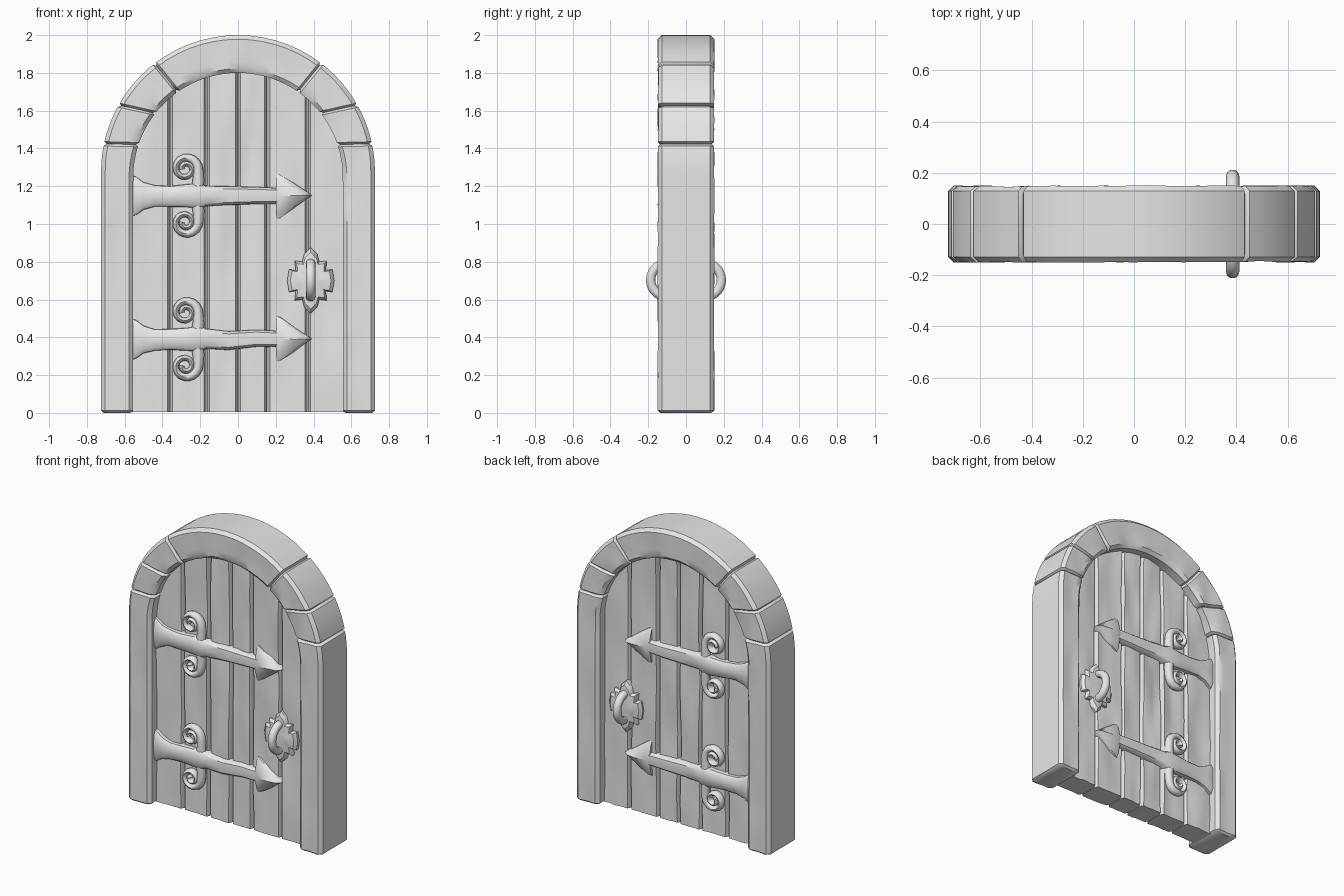
import bpy, bmesh
from math import sin, cos, pi, radians, sqrt
from mathutils import Vector, noise

cube = bpy.data.objects.get("Cube")
if cube:
    bpy.data.objects.remove(cube, do_unlink=True)

GREY = (0.8, 0.8, 0.8, 1)
mat = bpy.data.materials.new("pale grey")
mat.use_nodes = True
mat.diffuse_color = GREY
mat.node_tree.nodes["Principled BSDF"].inputs["Base Color"].default_value = GREY

OUTER_R, OUTER_Z = 0.725, 1.275
INNER_R, INNER_Z = 0.555, 1.245
DEPTH = 0.15


def finish(name, bm, angle=40):
    bmesh.ops.recalc_face_normals(bm, faces=bm.faces)
    mesh = bpy.data.meshes.new(name)
    bm.to_mesh(mesh)
    bm.free()
    mesh.materials.append(mat)
    obj = bpy.data.objects.new(name, mesh)
    bpy.context.collection.objects.link(obj)
    bpy.ops.object.select_all(action='DESELECT')
    obj.select_set(True)
    bpy.context.view_layer.objects.active = obj
    bpy.ops.object.shade_smooth_by_angle(angle=radians(angle))
    return obj


def loft(name, rings, angle=40, closed=False):
    """Skin a row of equal point rings and cap the ends."""
    bm = bmesh.new()
    rows = [[bm.verts.new(p) for p in ring] for ring in rings]
    pairs = list(zip(rows, rows[1:]))
    if closed:
        pairs.append((rows[-1], rows[0]))
    n = len(rows[0])
    for a, b in pairs:
        for k in range(n):
            m = (k + 1) % n
            bm.faces.new((a[k], a[m], b[m], b[k]))
    if not closed:
        bm.faces.new(rows[0])
        bm.faces.new(rows[-1])
    return finish(name, bm, angle)


def rough(x, y, z, amount):
    return amount * noise.noise(Vector((x, y, z)))


# Stone frame
def arch_pair(outer_deg, inner_deg):
    a, b = radians(outer_deg), radians(inner_deg)
    return (Vector((OUTER_R * cos(a), OUTER_Z + OUTER_R * sin(a))),
            Vector((INNER_R * cos(b), INNER_Z + INNER_R * sin(b))))


def stone_ring(o, i, seed, shrink=0.0):
    u = (o - i).normalized()
    o, i = o - u * shrink, i + u * shrink
    d = DEPTH - shrink
    c = 0.022
    width = (o - i).length
    faces = []
    for side in (-1, 1):
        row = []
        for f in (0, 0.25, 0.5, 0.75, 1):
            p = i + u * (c + f * (width - 2 * c))
            dent = abs(rough(p.x * 7, p.y * 3, seed + side, 0.022))
            row.append((p.x, side * (d - dent * (0.3 + 0.7 * (1 - f))), p.y))
        faces.append(row)
    edge = lambda p, y: (p.x, y, p.y)
    return (faces[0] + [edge(o, c - d), edge(o, d - c)]
            + faces[1][::-1] + [edge(i, d - c), edge(i, c - d)])


def stone(name, pairs, seed, side=1):
    rings = [stone_ring(*pairs[0], seed, 0.014)]
    for k, (o, i) in enumerate(pairs):
        near, step = None, 0.012
        if k == 0:
            near = pairs[1]
        elif k == len(pairs) - 1:
            near = pairs[-2]
        if near:
            o = o + (near[0] - o).normalized() * step
            i = i + (near[1] - i).normalized() * step
        rings.append(stone_ring(o, i, seed))
    rings.append(stone_ring(*pairs[-1], seed, 0.014))
    loft(name, [[(side * x, y, z) for x, y, z in r] for r in rings], 35)


def span(start, end, n):
    return [arch_pair(*(s + (e - s) * k / n for s, e in zip(start, end)))
            for k in range(n + 1)]


JOINTS = [(11.9, 18.4), (29.3, 38), (52.5, 55)]
for side, label in ((-1, "right"), (1, "left")):
    leg = [(Vector((OUTER_R, z)), Vector((INNER_R, z)))
           for z in [1.2 * k / 12 for k in range(13)]]
    stone(label + "_frame_leg", leg + span((0, 4), JOINTS[0], 3), 3 + side, side)
    stone(label + "_lower_arch_stone", span(JOINTS[0], JOINTS[1], 5), 7 + side, side)
    stone(label + "_upper_arch_stone", span(JOINTS[1], JOINTS[2], 6), 11 + side, side)
crown_end = tuple(180 - a for a in JOINTS[2])
stone("crown_stone", span(JOINTS[2], crown_end, 14), 17)


# Wooden planks, cut to the arch
def arch_top(x):
    return INNER_Z + sqrt(max(0.578 ** 2 - x * x, 0))


seams = [-0.575, -0.36, -0.165, 0.0, 0.155, 0.37, 0.575]
for n, (x0, x1) in enumerate(zip(seams, seams[1:])):
    xs = [x0 + 0.001, x0 + 0.014] + [x0 + (x1 - x0) * f for f in (0.3, 0.5, 0.7)]
    xs += [x1 - 0.014, x1 - 0.001]
    rings = []
    for row in range(31):
        ring = []
        for side in (-1, 1):
            line = []
            for k, x in enumerate(xs):
                z = 0.005 + (arch_top(x) - 0.005) * row / 30
                depth = 0.05 if k in (0, 6) else 0.076 + rough(x * 14, z * 2.5, n * 5 + side, 0.014)
                line.append((x, side * depth, z))
            ring += line[::side * -1]
        rings.append(ring)
    loft("plank_%d" % (n + 1), rings, 35)


# Iron strap hinges
def strap(name, side, height):
    def ring(x, h, front, crest):
        wave = rough(x * 8, height * 3, side, 0.012)
        pts = ((-1, 0.05), (-0.95, front - 0.015), (-0.7, front), (0, front + crest),
               (0.7, front), (0.95, front - 0.015), (1, 0.05))
        return [(x, side * y, height + wave + f * h) for f, y in pts]

    bar = [(-0.575, 0.115, 0.1), (-0.54, 0.105, 0.11), (-0.5, 0.075, 0.112),
           (-0.44, 0.058, 0.112), (-0.36, 0.056, 0.115), (-0.27, 0.062, 0.12),
           (-0.2, 0.07, 0.12), (-0.17, 0.055, 0.115), (-0.05, 0.051, 0.11),
           (0.1, 0.046, 0.11), (0.27, 0.042, 0.105)]
    loft(name + "_bar", [ring(x, h, f, 0.004) for x, h, f in bar])
    head = [(0.2, 0.128, 0.09), (0.225, 0.118, 0.1), (0.3, 0.066, 0.105),
            (0.36, 0.022, 0.1), (0.388, 0.004, 0.08)]
    loft(name + "_arrowhead", [ring(x, h, f, 0.02) for x, h, f in head], 30)

    # Curled scroll above and below the bar
    for up, label in ((1, "upper"), (-1, "lower")):
        path = [Vector((-0.215, 0.0)), Vector((-0.212, 0.05)), Vector((-0.209, 0.09))]
        steps = 26
        for k in range(steps + 1):
            t = k / steps
            a = radians(-10 + 560 * t)
            r = 0.068 - 0.05 * t
            path.append(Vector((-0.278 + r * cos(a), 0.142 + r * sin(a))))
        rings = []
        for k, p in enumerate(path):
            t = k / (len(path) - 1)
            d = (path[min(k + 1, len(path) - 1)] - path[max(k - 1, 0)]).normalized()
            w = 0.014 + 0.022 * (1 - t) ** 4
            rings.append([(p.x - d.y * w * cos(a), side * (0.088 + 0.03 * sin(a)),
                           height + up * (p.y + d.x * w * cos(a)))
                          for a in [2 * pi * j / 8 for j in range(8)]])
        loft(name + "_" + label + "_scroll", rings, 60)


# Ring handle on its notched plate
def handle(name, side):
    cx, cz = 0.385, 0.70
    quarter = [(0.125, 0.0), (0.115, 0.06), (0.08, 0.055), (0.085, 0.105),
               (0.045, 0.1), (0.035, 0.14)]
    outline = quarter + [(0, 0.175)] + [(-x, z) for x, z in quarter[::-1]]
    outline += [(x, -z) for x, z in outline[1:-1]][::-1]
    layers = [(1, 0.05), (1, 0.09), (0.86, 0.108), (0.4, 0.115)]
    loft(name + "_plate", [[(cx + x * s, side * y, cz + z * s) for x, z in outline]
                           for s, y in layers], 30)
    rings = []
    for k in range(28):
        a = 2 * pi * k / 28
        rings.append([(cx + 0.026 * cos(b), side * (0.1 + (0.087 + 0.026 * sin(b)) * cos(a)),
                       cz + 0.003 + (0.088 + 0.026 * sin(b)) * sin(a))
                      for b in [2 * pi * j / 10 for j in range(10)]])
    loft(name + "_ring", rings, 60, closed=True)


for side, face in ((-1, "front"), (1, "back")):
    strap(face + "_top_hinge", side, 1.15)
    strap(face + "_bottom_hinge", side, 0.39)
    handle(face + "_handle", side)
